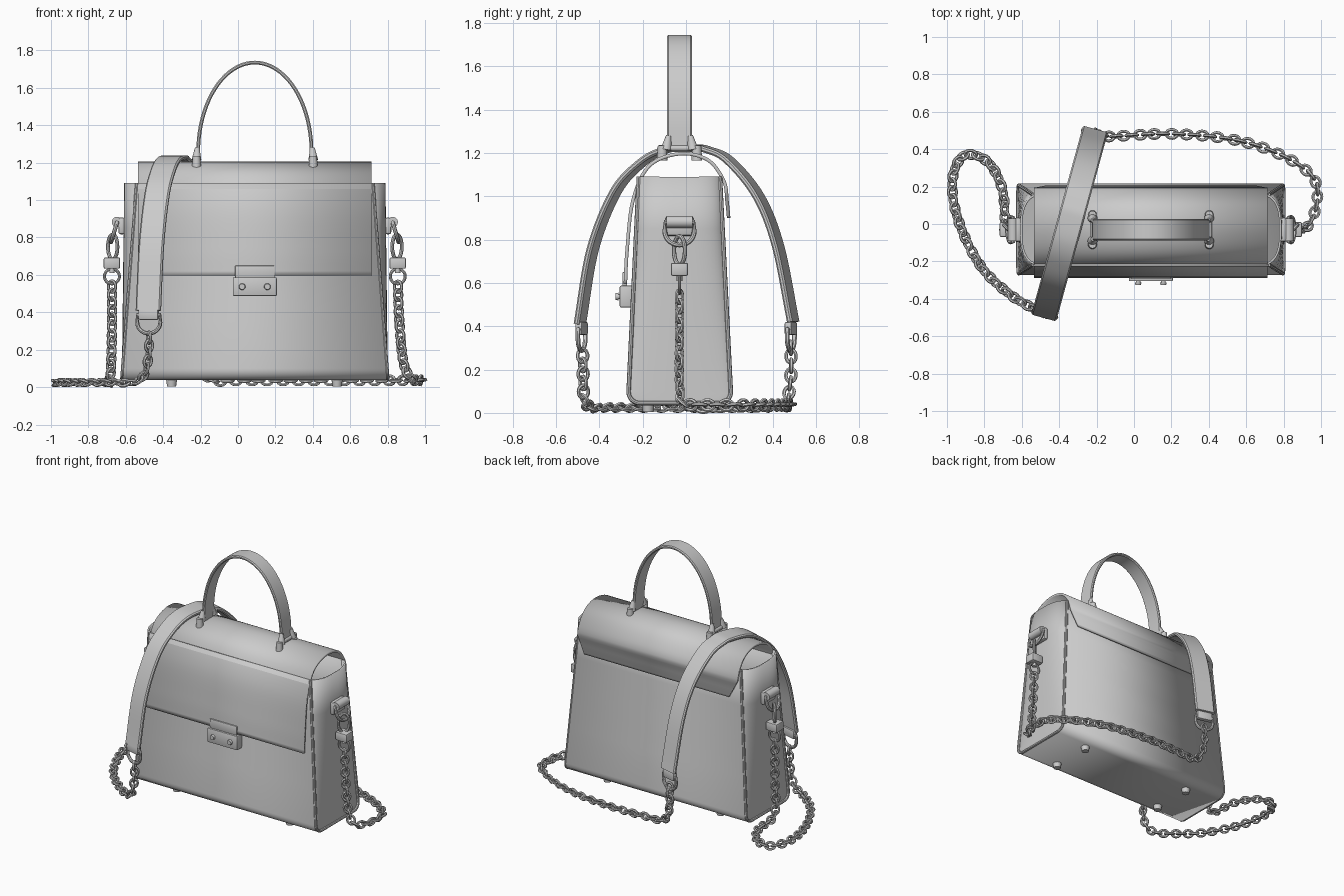
import bpy, bmesh
from math import sin, cos, pi, sqrt
from mathutils import Vector as V, Matrix as M

if "Cube" in bpy.data.objects:
    bpy.data.objects.remove(bpy.data.objects["Cube"])

CX, CY = 0.09, -0.03          # bag centre in plan


def finish(name, bm, thick=0):
    bmesh.ops.recalc_face_normals(bm, faces=bm.faces)
    me = bpy.data.meshes.new(name)
    bm.to_mesh(me)
    bm.free()
    ob = bpy.data.objects.new(name, me)
    bpy.context.collection.objects.link(ob)
    if thick:
        m = ob.modifiers.new("thickness", 'SOLIDIFY')
        m.thickness, m.offset = thick, 0
    return ob


def smooth(pts, n=8):
    """Catmull-Rom curve through the points."""
    p = [V(q) for q in pts]
    p = [2 * p[0] - p[1]] + p + [2 * p[-1] - p[-2]]
    out = []
    for i in range(1, len(p) - 2):
        a, b, c, d = p[i - 1:i + 3]
        for k in range(n):
            t = k / n
            out.append(0.5 * (2 * b + (c - a) * t + (2 * a - 5 * b + 4 * c - d) * t * t
                              + (3 * b - a - 3 * c + d) * t ** 3))
    return out + [p[-2]]


def frames(pts, side, closed=False):
    n, res, s = len(pts), [], V(side)
    for i in range(n):
        a = pts[i - 1] if closed or i else pts[0]
        b = pts[(i + 1) % n] if closed or i < n - 1 else pts[-1]
        t = (b - a).normalized()
        s = (s - t * s.dot(t)).normalized()
        res.append((pts[i], t, s))
    return res


def sweep(bm, pts, sec, side, closed=False):
    """Carry a cross-section along a path."""
    rings = [[bm.verts.new(p + s * a + t.cross(s) * b) for a, b in sec]
             for p, t, s in frames([V(p) for p in pts], side, closed)]
    k, n = len(sec), len(rings)
    for i in range(n if closed else n - 1):
        r, q = rings[i], rings[(i + 1) % n]
        for j in range(k):
            bm.faces.new((r[j], r[(j + 1) % k], q[(j + 1) % k], q[j]))
    if not closed:
        bm.faces.new(rings[0])
        bm.faces.new(rings[-1])


def circle(r, n=8):
    return [(r * cos(2 * pi * i / n), r * sin(2 * pi * i / n)) for i in range(n)]


def band(w, h):
    w, h, c = w / 2, h / 2, h * .3
    return [(w, h - c), (w - c, h), (c - w, h), (-w, h - c), (-w, c - h), (c - w, -h), (w - c, -h), (w, c - h)]


def box(name, c, size, bevel=.006, rot=0):
    bm = bmesh.new()
    bmesh.ops.create_cube(bm, matrix=M.LocRotScale(V(c), M.Rotation(rot, 3, 'Z'), V(size)))
    bmesh.ops.bevel(bm, geom=bm.edges[:], offset=bevel, segments=2, affect='EDGES', profile=.5)
    return finish(name, bm)


def rod(name, a, b, r1, r2=None, n=20):
    a, b = V(a), V(b)
    bm = bmesh.new()
    q = (b - a).to_track_quat('Z', 'Y').to_matrix().to_4x4()
    bmesh.ops.create_cone(bm, cap_ends=True, segments=n, radius1=r1, radius2=r1 if r2 is None else r2,
                          depth=(b - a).length, matrix=M.Translation((a + b) / 2) @ q)
    return finish(name, bm)


def loop(name, c, u, v, a, b, r, n=28):
    c, u, v = V(c), V(u).normalized(), V(v).normalized()
    bm = bmesh.new()
    sweep(bm, [c + u * a * cos(2 * pi * i / n) + v * b * sin(2 * pi * i / n) for i in range(n)],
          circle(r), u.cross(v), True)
    return finish(name, bm)


def d_ring(name, c, u, v, w, h, r):
    """Flat bar at the top, round below; u is across, v is down."""
    c, u, v = V(c), V(u).normalized(), V(v).normalized()
    pts = [c - u * w, c + u * w]
    pts += [c + u * w * cos(i * pi / 14) + v * h * (.4 + .6 * sin(i * pi / 14)) for i in range(15)]
    bm = bmesh.new()
    sweep(bm, pts, circle(r), u.cross(v), True)
    return finish(name, bm)


def sheet(name, prof, hw, thick):
    bm = bmesh.new()
    rows = [[bm.verts.new((CX + s * hw(y, z), y, z)) for s in (-1, 1)] for y, z in prof]
    for a, b in zip(rows, rows[1:]):
        bm.faces.new((a[0], a[1], b[1], b[0]))
    return finish(name, bm, thick)


# Body: one strip forming front, bottom and back
Z0, Z1, R = .045, 1.09, .055


def half_w(y, z):
    return .71 - .08 * (z - Z0) / (Z1 - Z0)


def y_edge(z, s):
    k = (z - Z0) / (Z1 - Z0)
    inset = R - sqrt(max(0, R * R - (R - (z - Z0)) ** 2)) if z < Z0 + R else 0
    return (-.268 + .05 * k + inset) if s < 0 else (.21 - .053 * k - inset)


zs = [Z0 + R * (1 - cos(i * pi / 16)) for i in range(9)] + [.35, .6, .85, Z1]
prof = [(y_edge(z, -1), z) for z in reversed(zs)] + [(y_edge(z, 1), z) for z in zs]
sheet("body_panel", prof, half_w, .016)

# Gussets bulging out at the top, with edge piping
for s, side in ((-1, "left"), (1, "right")):
    bm = bmesh.new()
    rows = []
    for z in zs:
        e, o = half_w(0, z) - .012, .705 - .012 * (z - Z0)
        a, b = y_edge(z, -1) + .006, y_edge(z, 1) - .006
        row = []
        for i in range(25):
            q = sin(pi * (i / 24 - .5))
            row.append(bm.verts.new((CX + s * (e + (o - e) * (1 - abs(q) ** 3) ** .6),
                                     (a + b) / 2 + q * (b - a) / 2, z)))
        rows.append(row)
    for r, q in zip(rows, rows[1:]):
        for i in range(24):
            bm.faces.new((r[i], r[i + 1], q[i + 1], q[i]))
    finish(side + "_gusset", bm, .012)
    bm = bmesh.new()
    sweep(bm, [(CX + s * half_w(y, z), y, z) for y, z in prof], circle(.01), (1, 0, 0))
    finish(side + "_piping", bm)

# Flap: front to top to a tapered tail on the back
flap = smooth([(-.28, .595), (-.272, .75), (-.245, .98), (-.17, 1.14), (-.03, 1.196), (.1, 1.168),
               (.175, 1.07), (.19, .97), (.197, .9)], 6)
sheet("flap", [tuple(p) for p in flap],
      lambda y, z: .625 - (max(0, 1.02 - z) * .5 if y > 0 else 0), .016)

# Feet
for x in (-.355, .53):
    for y in (-.175, .12):
        rod("foot", (x, y, .045), (x, y, .004), .03, .024)

# Front lock
box("lock_body", (CX, -.275, .537), (.235, .062, .1))
box("lock_plate", (CX, -.283, .617), (.21, .022, .065), .003)
for x in (.022, .157):
    rod("lock_stem", (x, -.3, .537), (x, -.315, .537), .012)
    rod("lock_knob", (x, -.312, .537), (x, -.326, .537), .018, .015)

# Top handle and its mounts
bm = bmesh.new()
arc = [(CX + .303 * cos(i * pi / 40), CY, 1.255 + .48 * sin(i * pi / 40)) for i in range(41)]
sweep(bm, [(CX + .308, CY, 1.205)] + arc + [(CX - .308, CY, 1.205)], band(.115, .02), (0, 1, 0))
finish("top_handle", bm)
for s in (-1, 1):
    x = CX + s * .312
    rod("handle_bar", (x, CY - .095, 1.222), (x, CY + .095, 1.222), .014)
    for t in (-1, 1):
        y = CY + t * .08
        rod("handle_post", (x, y, 1.165), (x, y, 1.235), .025, .02)
        rod("handle_leg", (x, CY + t * .062, 1.215), (x - s * .004, CY + t * .05, 1.28), .026, .012)

# Shoulder strap draped over the bag


def strap_x(y):
    return -.345 + .274 * y


across = V((1, -.274, 0)).normalized()
arch = [(-.49, .41), (-.43, .757), (-.325, 1.02), (-.21, 1.15), (-.1, 1.212), (.03, 1.226), (.1, 1.215),
        (.2, 1.165), (.335, 1.0), (.425, .77), (.495, .42)]
bm = bmesh.new()
sweep(bm, smooth([(strap_x(y), y, z) for y, z in arch]), band(.138, .026), across)
finish("shoulder_strap", bm)
for y in (-.482, .484):
    x = strap_x(y)
    box("strap_tab", (x, y, .39), (.11, .034, .06), .008, -.267)
    d_ring("strap_ring", (x, y, .385), across, (0, 0, -1), .064, .098, .011)

# Side hardware: tab, D-ring, snap hook
for s in (-1, 1):
    def at(d, y, z):
        return (CX + s * d, CY + y, z)
    box("side_tab", at(.712, 0, .862), (.035, .13, .09), .012)
    rod("side_tab_roll", at(.737, -.06, .882), at(.737, .06, .882), .028)
    d_ring("side_d_ring", at(.737, 0, .88), (0, 1, 0), (s * .3, 0, -1), .068, .11, .011)
    loop("snap_hook", at(.76, 0, .75), (0, 0, 1), (1, s, 0), .066, .036, .01)
    box("snap_body", at(.764, 0, .663), (.088, .08, .06), .008)
    rod("snap_swivel", at(.764, 0, .61), at(.764, 0, .65), .014)
    loop("chain_ring", at(.764, 0, .592), (1, 0, 0), (0, 0, 1), .04, .04, .008)


# Chains: alternating tilted links along a path
def chain(name, pts, pitch=.042):
    path = frames(smooth(pts, 20), (1, 0, 0))
    bm, acc, k = bmesh.new(), 0, 0
    for (p, t, s), (p2, _, _) in zip(path, path[1:]):
        acc += (p2 - p).length
        if acc < pitch:
            continue
        acc -= pitch
        k += 1
        u = M.Rotation(.62 if k % 2 else -.62, 3, t) @ s
        sweep(bm, [p2 + t * .031 * cos(i * pi / 9) + u * .024 * sin(i * pi / 9) for i in range(18)],
              circle(.0085, 6), t.cross(u), True)
    finish(name, bm)


F = .025
chain("left_chain", [(-.674, CY, .58), (-.674, CY, .3), (-.68, CY, .09), (-.69, .03, F), (-.705, .19, F),
                     (-.78, .33, F), (-.9, .37, F), (-.965, .27, F), (-.963, .11, F), (-.9, -.08, F),
                     (-.8, -.25, F), (-.665, -.375, F), (-.56, -.44, F), (-.5, -.47, .07),
                     (-.478, -.475, .18), (-.476, -.478, .3)])
F = .036
chain("right_chain", [(.854, CY, .58), (.862, CY, .36), (.885, CY, .13), (.93, -.01, F + .01), (.975, .1, F),
                      (.968, .23, F), (.86, .33, F), (.67, .415, F), (.457, .463, F), (.19, .482, F),
                      (-.02, .474, F), (-.13, .468, F), (-.19, .475, .09), (-.212, .485, .19),
                      (-.212, .484, .3)])

# Smooth shading with sharp edges kept
bpy.ops.object.select_all(action='SELECT')
bpy.context.view_layer.objects.active = bpy.data.objects["flap"]
bpy.ops.object.shade_smooth_by_angle()
